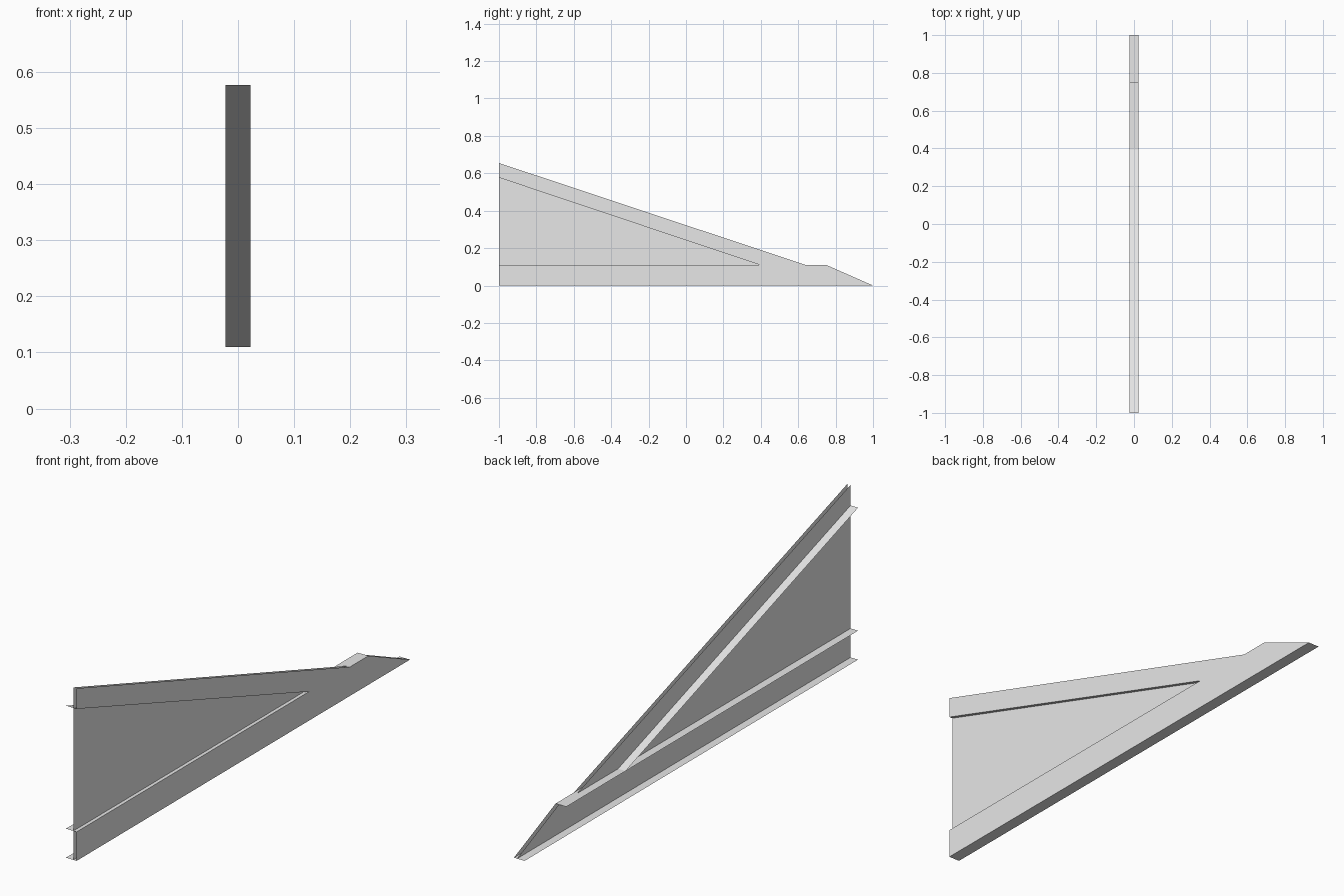
import bpy

cube = bpy.data.objects.get("Cube")
if cube:
    bpy.data.objects.remove(cube, do_unlink=True)

metal = bpy.data.materials.new("light_grey_metal")
metal.use_nodes = True
grey = (0.8, 0.8, 0.8, 1)
metal.diffuse_color = grey
metal.node_tree.nodes["Principled BSDF"].inputs["Base Color"].default_value = grey

HALF = 0.0225      # half the flange width
INNER = 0.009      # depth of the recessed backing sheet
LEDGE = 0.11       # height of the lower rail


def sheet(name, points):
    """One flat open sheet from its corner points."""
    mesh = bpy.data.meshes.new(name)
    mesh.from_pydata(points, [], [range(len(points))])
    mesh.materials.append(metal)
    obj = bpy.data.objects.new(name, mesh)
    bpy.context.collection.objects.link(obj)
    return obj


def web(name, x, profile):
    return sheet(name, [(x, y, z) for y, z in profile])


def flange(name, start, end):
    """Strip across the full width between two (y, z) points."""
    (y0, z0), (y1, z1) = start, end
    return sheet(name, [(-HALF, y0, z0), (HALF, y0, z0),
                        (HALF, y1, z1), (-HALF, y1, z1)])


# Side outline, and the wedge opening that cuts into it from the front
outline = [(-1, 0), (1, 0), (0.75, LEDGE), (0.64, LEDGE), (-1, 0.655)]
opening = [(-1, 0.577), (0.395, LEDGE), (-1, LEDGE)]

# Outer frame sheet with the opening, and the full backing sheet
web("outer_frame_web", HALF, outline + opening)
web("backing_web", INNER, outline[::-1])

# Cross flanges: base, lower rail and sloping brace
flange("base_flange", (-1, 0), (1, 0))
flange("lower_rail_flange", (-1, LEDGE), (0.75, LEDGE))
flange("sloping_flange", opening[0], opening[1])
